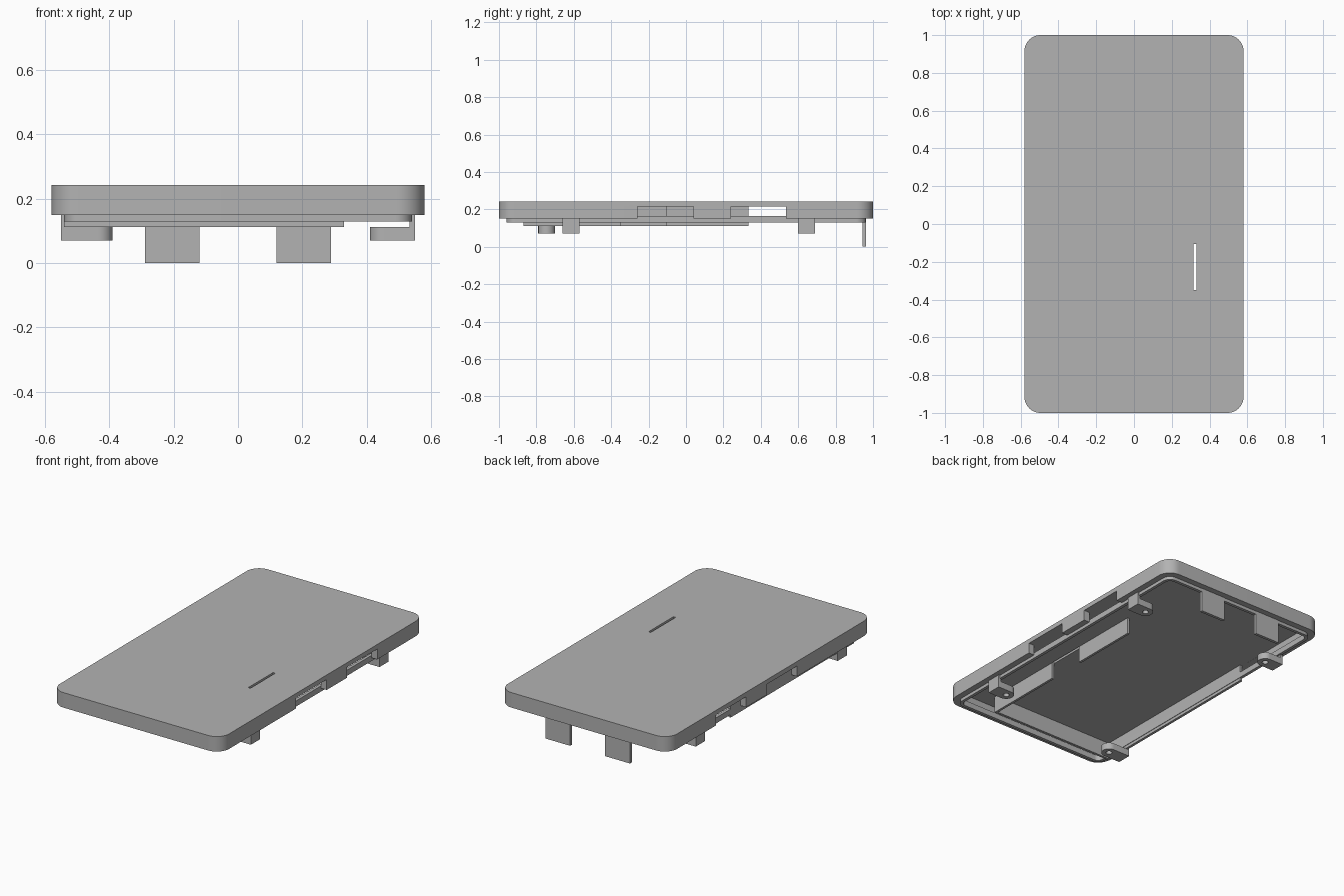
import bpy, bmesh, math

cube = bpy.data.objects.get("Cube")
if cube:
    bpy.data.objects.remove(cube, do_unlink=True)

grey = bpy.data.materials.new("mid_grey_plastic")
grey.use_nodes = True
COLOR = (0.45, 0.45, 0.45, 1)
grey.diffuse_color = COLOR
grey.node_tree.nodes["Principled BSDF"].inputs["Base Color"].default_value = COLOR


def arc(cx, cy, r, a0, a1, n=12):
    angles = [math.radians(a0 + (a1 - a0) * i / n) for i in range(n + 1)]
    return [(cx + r * math.cos(a), cy + r * math.sin(a)) for a in angles]


def rounded_rect(hx, hy, r):
    corners = [(1, 1), (-1, 1), (-1, -1), (1, -1)]
    pts = []
    for i, (sx, sy) in enumerate(corners):
        pts += arc(sx * (hx - r), sy * (hy - r), r, 90 * i, 90 * i + 90)
    return pts


def prism(name, outline, z0, z1):
    bm = bmesh.new()
    face = bm.faces.new([bm.verts.new((x, y, z0)) for x, y in outline])
    new = bmesh.ops.extrude_face_region(bm, geom=[face])["geom"]
    bmesh.ops.translate(bm, vec=(0, 0, z1 - z0),
                        verts=[v for v in new if isinstance(v, bmesh.types.BMVert)])
    bmesh.ops.recalc_face_normals(bm, faces=bm.faces)
    mesh = bpy.data.meshes.new(name)
    bm.to_mesh(mesh)
    bm.free()
    mesh.materials.append(grey)
    obj = bpy.data.objects.new(name, mesh)
    bpy.context.collection.objects.link(obj)
    return obj


def box(name, x0, x1, y0, y1, z0, z1):
    x0, x1 = sorted((x0, x1))
    return prism(name, [(x0, y0), (x1, y0), (x1, y1), (x0, y1)], z0, z1)


def cut(obj, *cutters):
    for c in cutters:
        mod = obj.modifiers.new("cut", 'BOOLEAN')
        mod.operation = 'DIFFERENCE'
        mod.solver = 'EXACT'
        mod.object = c
        c.hide_render = True
        bpy.context.view_layer.objects.active = obj
        bpy.ops.object.modifier_apply(modifier=mod.name)
        bpy.data.objects.remove(c, do_unlink=True)
    return obj


def smooth(obj):
    bpy.ops.object.select_all(action='DESELECT')
    obj.select_set(True)
    bpy.context.view_layer.objects.active = obj
    bpy.ops.object.shade_smooth_by_angle(angle=math.radians(30))


RIM, TOP, CEIL = 0.15, 0.243, 0.215      # rim bottom, lid top, underside of top plate
LIP_LOW, LIP_HIGH, RIB_LOW = 0.13, 0.165, 0.112
IN = CEIL + 0.004                        # inner parts sink into the plate

# Hollow lid with a card slot and side wall openings
lid = prism("lid_shell", rounded_rect(0.58, 1.0, 0.085), RIM, TOP)
cut(lid, prism("cavity", rounded_rect(0.54, 0.96, 0.05), 0.05, CEIL),
    box("slot", 0.315, 0.33, -0.35, -0.105, 0.1, 0.3))
for side in (-1, 1):
    for y0, y1 in ((-0.26, 0.04), (0.24, 0.535)):
        cut(lid, box("opening", side * 0.5, side * 0.65, y0, y1, 0.1, CEIL - 0.0005))
smooth(lid)

# Locating lip just inside the rim
lip = prism("locating_lip", rounded_rect(0.541, 0.961, 0.051), LIP_LOW, LIP_HIGH)
cut(lip, prism("lip_hole", rounded_rect(0.522, 0.942, 0.032), 0.05, 0.3))
smooth(lip)

# Inner ribs around the tray area
box("front_rib", -0.54, 0.33, -0.87, -0.855, RIB_LOW, IN)
box("right_rib", -0.541, -0.525, -0.87, 0.335, RIB_LOW, IN)
box("left_rib_front", 0.315, 0.33, -0.87, -0.35, RIB_LOW, IN)
box("left_rib_back", 0.315, 0.33, -0.105, 0.335, RIB_LOW, IN)

# Long flat hooks at the back
for side, label in ((-1, "right"), (1, "left")):
    box(label + "_back_hook", side * 0.12, side * 0.29, 0.945, 0.963, 0, IN)

# Screw tabs: thin stem with a rounded, drilled foot
TABS = (("left_front_tab", 1, -0.615, 0.41), ("left_back_tab", 1, 0.645, 0.41),
        ("right_front_tab", -1, -0.745, 0.39), ("right_back_tab", -1, 0.645, 0.41))
R = 0.045
for name, side, y, tip in TABS:
    cx = tip + R
    outline = [(0.55, y - R), (0.55, y + R)] + arc(cx, y, R, 90, 270, 20)
    foot = prism(name + "_foot", [(side * px, py) for px, py in outline], 0.07, RIB_LOW)
    cut(foot, prism(name + "_hole", arc(side * cx, y, 0.018, 0, 345, 23), 0, 0.2))
    smooth(foot)
    box(name + "_stem", side * 0.533, side * 0.55, y - R, y + R, 0.07, LIP_HIGH)
